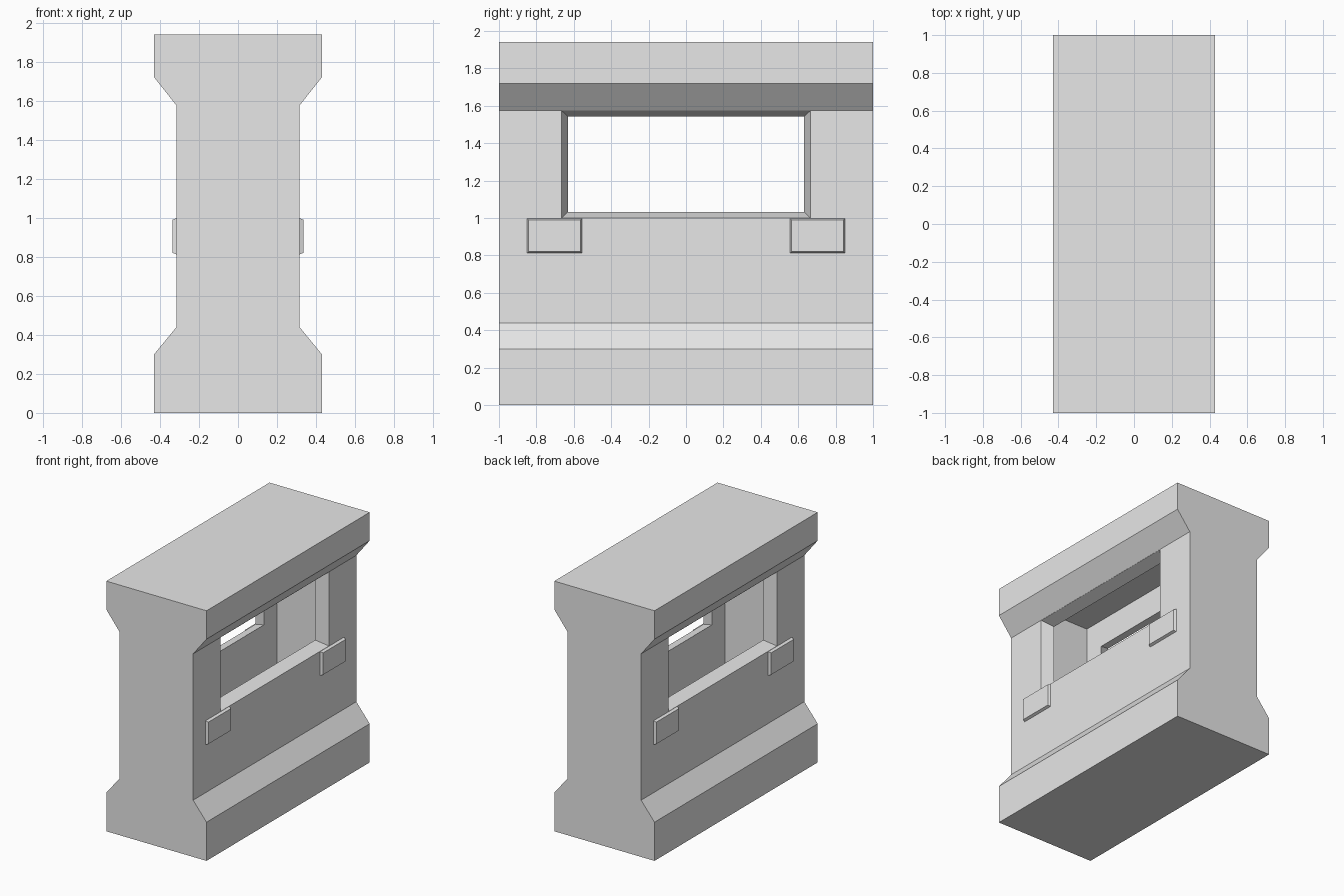
import bpy, bmesh

if "Cube" in bpy.data.objects:
    bpy.data.objects.remove(bpy.data.objects["Cube"])

concrete = bpy.data.materials.new("concrete_grey")
concrete.diffuse_color = (0.8, 0.8, 0.8, 1)
concrete.use_nodes = True
concrete.node_tree.nodes["Principled BSDF"].inputs["Base Color"].default_value = concrete.diffuse_color


def make_object(name, bm):
    bmesh.ops.recalc_face_normals(bm, faces=bm.faces)
    mesh = bpy.data.meshes.new(name)
    bm.to_mesh(mesh)
    bm.free()
    mesh.materials.append(concrete)
    obj = bpy.data.objects.new(name, mesh)
    bpy.context.collection.objects.link(obj)
    return obj


def loft(name, ring_a, ring_b):
    """Closed solid between two rings with the same number of points."""
    bm = bmesh.new()
    a = [bm.verts.new(p) for p in ring_a]
    b = [bm.verts.new(p) for p in ring_b]
    bm.faces.new(a)
    bm.faces.new(b[::-1])
    for i in range(len(a)):
        j = (i + 1) % len(a)
        bm.faces.new((a[i], b[i], b[j], a[j]))
    return make_object(name, bm)


def rect(x, y0, y1, z0, z1):
    return [(x, y0, z0), (x, y1, z0), (x, y1, z1), (x, y0, z1)]


# wall block: flared foot and head, one profile run along y
half = [(0.43, 0), (0.43, 0.30), (0.315, 0.44),
        (0.315, 1.575), (0.43, 1.72), (0.43, 1.94)]
profile = half + [(-x, z) for x, z in reversed(half)]
wall = loft("wall_block", [(x, -1, z) for x, z in profile],
            [(x, 1, z) for x, z in profile])

# inner chamber and the two splayed window openings
cutters = [loft("chamber_cutter", rect(-0.22, -0.79, 0.79, 0.19, 1.755),
                rect(0.22, -0.79, 0.79, 0.19, 1.755))]
for s in (-1, 1):
    cutters.append(loft("window_cutter",
                        rect(s * 0.316, -0.665, 0.665, 1.0, 1.574),
                        rect(s * 0.215, -0.63, 0.63, 1.035, 1.54)))
for cutter in cutters:
    cutter.hide_render = True
    mod = wall.modifiers.new(cutter.name, 'BOOLEAN')
    mod.operation = 'DIFFERENCE'
    mod.solver = 'EXACT'
    mod.object = cutter

# bake the cuts and drop the helpers
depsgraph = bpy.context.evaluated_depsgraph_get()
cut_mesh = bpy.data.meshes.new_from_object(wall.evaluated_get(depsgraph))
wall.modifiers.clear()
wall.data = cut_mesh
for cutter in cutters:
    bpy.data.objects.remove(cutter)

# shallow bevelled plates below the window corners, on both faces
for s in (-1, 1):
    for y in (-0.703, 0.703):
        loft("wall_plate",
             rect(s * 0.310, y - 0.148, y + 0.148, 0.81, 1.0),
             rect(s * 0.335, y - 0.138, y + 0.138, 0.82, 0.99))
